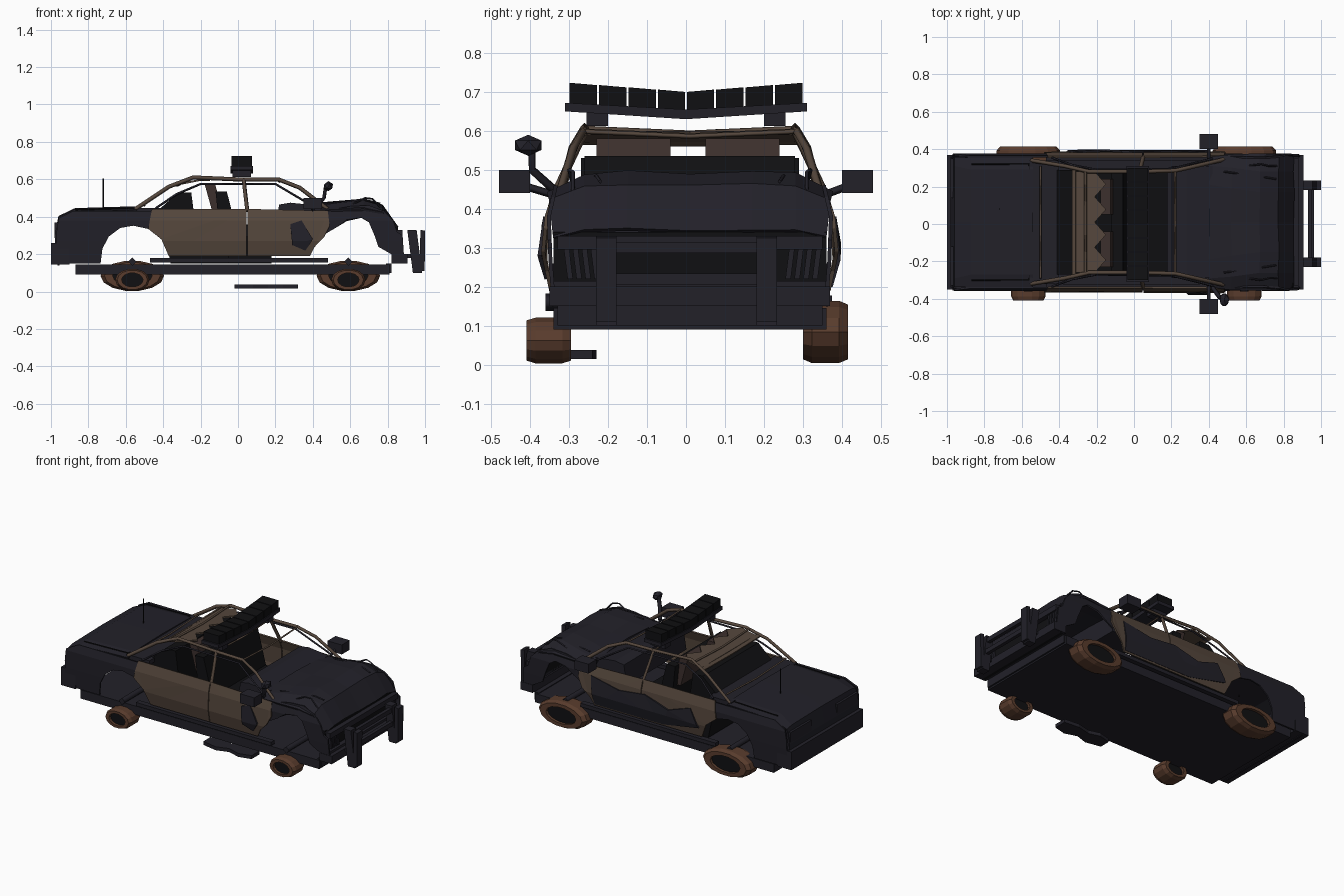
import bpy, bmesh, math, random
from mathutils import Vector

if "Cube" in bpy.data.objects:
    bpy.data.objects.remove(bpy.data.objects["Cube"])
random.seed(4)
CY = 0.01  # body centre line in y


def mat(name, r, g, b):
    m = bpy.data.materials.new(name)
    m.diffuse_color = (r, g, b, 1)
    m.use_nodes = True
    m.node_tree.nodes["Principled BSDF"].inputs["Base Color"].default_value = m.diffuse_color
    return m


DARK = mat("charred_paint", .016, .015, .022)
BLACK = mat("soot", .005, .005, .006)
BROWN = mat("bare_rust", .09, .062, .045)
TYRE = mat("rusty_tyre", .1, .045, .026)
SEAT = mat("scorched_seat", .045, .029, .026)


def finish(name, bm, m, thick=0):
    bmesh.ops.recalc_face_normals(bm, faces=bm.faces)
    me = bpy.data.meshes.new(name)
    bm.to_mesh(me)
    bm.free()
    ob = bpy.data.objects.new(name, me)
    bpy.context.collection.objects.link(ob)
    me.materials.append(m)
    if thick:
        s = ob.modifiers.new("thickness", 'SOLIDIFY')
        s.thickness, s.offset = thick, 0
    return ob


def box(name, x, y, z, m=DARK):
    bm = bmesh.new()
    bmesh.ops.create_cube(bm, size=1)
    for v in bm.verts:
        v.co = Vector([(a + b) / 2 + c * (b - a) for (a, b), c in zip((x, y, z), v.co)])
    return finish(name, bm, m)


def prism(name, pts, axis, lo, hi, m=DARK):
    """Extrude a polygon along axis: 'y' takes xz points, 'z' takes xy points, 'x' takes yz points."""
    put = {'y': lambda a, b, t: (a, t, b), 'z': lambda a, b, t: (a, b, t), 'x': lambda a, b, t: (t, a, b)}[axis]
    bm = bmesh.new()
    f = bm.faces.new([bm.verts.new(put(a, b, lo)) for a, b in pts])
    f.normal_update()
    ext = bmesh.ops.extrude_face_region(bm, geom=[f])['geom']
    d = Vector(put(0, 0, hi - lo))
    bmesh.ops.translate(bm, vec=d, verts=[g for g in ext if isinstance(g, bmesh.types.BMVert)])
    return finish(name, bm, m)


def bar(name, pts, r, m=DARK):
    cu = bpy.data.curves.new(name, 'CURVE')
    cu.dimensions, cu.bevel_depth, cu.bevel_resolution, cu.use_fill_caps = '3D', r, 0, True
    s = cu.splines.new('POLY')
    s.points.add(len(pts) - 1)
    for p, co in zip(s.points, pts):
        p.co = (*co, 1)
    ob = bpy.data.objects.new(name, cu)
    bpy.context.collection.objects.link(ob)
    cu.materials.append(m)


def skin(name, rows, m=DARK, jitter=0):
    """Loft rows (x, half section of y,z from centre outward), mirrored about the centre line."""
    bm = bmesh.new()
    grid = []
    for x, half in rows:
        full = [(-y, z) for y, z in half[:0:-1]] + half
        grid.append([bm.verts.new((x + random.uniform(-jitter, jitter), CY + y,
                                   z + random.uniform(-jitter, jitter))) for y, z in full])
    for a, b in zip(grid, grid[1:]):
        for i in range(len(a) - 1):
            bm.faces.new((a[i], a[i + 1], b[i + 1], b[i]))
    return finish(name, bm, m, .012)


def side_y(z, puff):
    ks = [(.1, .345), (.27, .358), (.38, .362), (.5, .335)]
    for (z0, y0), (z1, y1) in zip(ks, ks[1:]):
        if z <= z1:
            y = y0 + (y1 - y0) * (z - z0) / (z1 - z0)
            break
    return y + puff * max(0, 1 - abs(z - .29) / .13)


def side(name, pts, s, m=DARK, puff=0.0):
    """Curved body panel from an xz outline on side s."""
    bm = bmesh.new()
    f = bm.faces.new([bm.verts.new((x, 0, z)) for x, z in pts])
    f.normal_update()
    bmesh.ops.triangulate(bm, faces=[f])
    for z in (.27, .38):
        bmesh.ops.bisect_plane(bm, geom=bm.verts[:] + bm.edges[:] + bm.faces[:],
                               plane_co=(0, 0, z), plane_no=(0, 0, 1))
    for v in bm.verts:
        v.co.y = CY + s * side_y(v.co.z, puff)
    finish(name, bm, m, .01)


# floor pan
box("floor_pan", (-.87, .81), (-.34, .36), (.09, .145))

# body sides, sills, pillars, mirrors
quarter = [(-.97, .15), (-.735, .15), (-.725, .23), (-.69, .295), (-.63, .34), (-.56, .352), (-.48, .335),
           (-.46, .43), (-.88, .43), (-.96, .39), (-.97, .32)]
rear_door = [(-.46, .44), (.045, .44), (.045, .19), (-.37, .19), (-.41, .28), (-.48, .335)]
front_door = [(.05, .44), (.48, .43), (.49, .35), (.46, .29), (.41, .24), (.385, .19), (.05, .19)]
fender = [(.47, .31), (.53, .345), (.58, .38), (.66, .395), (.70, .37), (.73, .3), (.75, .24), (.82, .2),
          (.82, .15), (.89, .15), (.88, .3), (.85, .32), (.83, .38), (.78, .43), (.7, .46), (.6, .455), (.46, .43)]
for s, tag in ((-1, "right"), (1, "left")):
    Y = lambda y: CY + s * y
    side("rear_quarter_" + tag, quarter, s)
    side("rear_door_" + tag, rear_door, s, BROWN, .015)
    side("front_door_" + tag, front_door, s, BROWN, .018)
    side("front_fender_" + tag, fender, s)
    box("sill_" + tag, (-.47, .48), sorted((Y(.33), Y(.365))), (.155, .178))
    bar("roof_rail_" + tag, [(-.55, Y(.33), .44), (-.37, Y(.3), .56), (-.24, Y(.27), .61), (.03, Y(.27), .598),
                             (.22, Y(.275), .598), (.33, Y(.3), .555), (.48, Y(.335), .44)], .011, BROWN)
    bar("centre_pillar_" + tag, [(.05, Y(.35), .43), (.03, Y(.27), .6)], .011, BROWN)
    bar("window_frame_" + tag, [(-.44, Y(.345), .445), (-.33, Y(.305), .52), (-.2, Y(.28), .575),
                                (.2, Y(.285), .575), (.42, Y(.34), .445)], .006, DARK)
    box("side_mirror_" + tag, (.35, .45), sorted((s * .4, s * .48)), (.44, .5))
    bar("mirror_arm_" + tag, [(.4, Y(.33), .43), (.4, s * .42, .46)], .01)
    bar("loose_wire_" + tag, [(.6, Y(.3), .46), (.68, Y(.31), .5), (.72, Y(.3), .495), (.78, Y(.3), .43)], .005)
    bar("wiper_" + tag, [(.48, Y(.27), .47), (.7, Y(.24), .485), (.76, Y(.23), .47)], .005)

# burnt and torn door skin
side("torn_skin_right", [(.28, .36), (.34, .38), (.4, .28), (.36, .22), (.29, .25)], -1, DARK, .03)
side("torn_skin_left", [(.4, .38), (.2, .34), (.02, .36), (-.15, .31), (-.3, .36), (-.36, .25),
                        (-.1, .2), (.38, .2)], 1, DARK, .028)

# crumpled hood and nose
skin("hood", [(.4, [(0, .465), (.2, .46), (.3, .45), (.345, .43)]),
              (.52, [(0, .47), (.18, .475), (.29, .465), (.36, .43)]),
              (.67, [(0, .485), (.16, .49), (.27, .485), (.365, .44)]),
              (.77, [(0, .455), (.16, .46), (.27, .455), (.36, .42)]),
              (.85, [(0, .34), (.16, .345), (.27, .345), (.35, .325)])], DARK, .004)
box("grille_panel", (.83, .85), (-.34, .36), (.15, .34), BLACK)
box("nose_top_bar", (.83, .88), (-.33, .35), (.295, .33))
box("nose_lower_bar", (.83, .88), (-.34, .36), (.19, .215))
box("front_bumper", (.82, .905), (-.35, .37), (.15, .2))
box("front_valance", (.79, .82), (-.33, .35), (.1, .15))
for s in (-1, 1):
    for i in range(4):
        y = CY + s * (.245 + i * .023)
        prism("headlight_slat", [(y, .22), (y + .014, .22), (y + .014 + s * .01, .3), (y + s * .01, .3)],
              'x', .85, .87)

# push bar
for y in (-.205, .207):
    prism("push_post", [(.905, .33), (.955, .33), (.985, .1), (.935, .1)], 'y', y - .026, y + .026)
    prism("push_pad", [(.975, .33), (1, .325), (.998, .11), (.972, .11)], 'y', y - .026, y + .026)
    box("push_bracket", (.88, .99), (y - .012, y + .012), (.18, .2))
for z in (.3, .22):
    x = .93 + (.3 - z) * .13
    box("push_rail", (x, x + .022), (-.2, .2), (z - .014, z + .014))

# trunk and tail
skin("trunk_lid", [(-.54, [(0, .45), (.28, .445), (.345, .43)]), (-.87, [(0, .44), (.28, .435), (.345, .42)]),
                   (-.955, [(0, .4), (.3, .395), (.345, .385)]), (-.975, [(0, .3), (.3, .3), (.35, .3)]),
                   (-.96, [(0, .14), (.3, .14), (.345, .14)])])
bar("trunk_seam", [(-.87, -.3, .438), (-.56, -.3, .446), (-.56, .32, .446), (-.87, .32, .438)], .004, BLACK)
box("rear_bumper", (-1, -.9), (-.35, .37), (.145, .26))
for y0, y1 in ((-.33, -.12), (.14, .35)):
    box("tail_lamp", (-.98, -.95), (y0, y1), (.3, .37), DARK)
bar("antenna", [(-.72, .08, .43), (-.72, .08, .605)], .004, BLACK)

# cabin
box("rear_shelf", (-.56, -.4), (-.32, .34), (.42, .447))
prism("rear_seat", [(-.42, .44), (-.32, .53), (-.25, .53), (-.22, .3), (-.05, .28), (-.05, .15), (-.36, .15)],
      'y', -.27, .29, BLACK)
prism("front_seat", [(-.12, .535), (-.06, .535), (0, .3), (.18, .28), (.18, .15), (-.08, .15)],
      'y', -.26, .28, BLACK)
for y in (-.135, .145):
    prism("seat_top", [(-.18, .58), (-.125, .58), (-.07, .4), (-.13, .4)], 'y', y - .095, y + .095, SEAT)
prism("dashboard", [(.2, .34), (.22, .465), (.28, .475), (.42, .46), (.42, .34)], 'y', -.29, .31)

# roof cross members
for x, z, r in ((.22, .598, .006), (.03, .6, .006), (-.26, .605, .008), (-.5, .47, .006)):
    w = .3 if x < -.4 else .27
    bar("roof_cross_member", [(x, CY - w, z), (x, CY, z - .012), (x, CY + w, z)], r, BROWN)

# torn roof remnant with zigzag edge
zig = [(-.15 if i % 2 else -.21, -.26 + i * .0675) for i in range(9)]
roof = prism("torn_roof", [(-.31, .28), (-.31, -.26)] + zig, 'z', .59, .6, BROWN)
for v in roof.data.vertices:
    v.co.z -= .02 * (v.co.x < -.25)
skin("rear_window_frame", [(-.31, [(0, .573), (.2, .575), (.285, .58)]),
                           (-.33, [(0, .565), (.2, .568), (.29, .57)])], BROWN)

# roof light bar, shallow V
for s in (-1, 1):
    prism("light_bar_base", [(0, .63), (s * .31, .65), (s * .31, .672), (0, .655)], 'x', -.04, .08)
    for i in range(4):
        a, b = s * (.002 + i * .0755), s * (.072 + i * .0755)
        lift = .0058 * i
        prism("light_pod", [(a, .645 + lift), (b, .65 + lift), (b, .706 + lift), (a, .7 + lift)],
              'x', -.035, .075, BLACK)
    box("light_bar_mount", (-.03, .07), sorted((s * .2, s * .255)), (.612, .65))

# spotlight
bar("spotlight_stalk", [(.42, -.34, .45), (.46, -.395, .5), (.47, -.395, .57)], .012)
bm = bmesh.new()
bmesh.ops.create_icosphere(bm, subdivisions=1, radius=1)
for v in bm.verts:
    v.co = Vector((.483 + v.co.x * .028, -.405 + v.co.y * .04, .563 + v.co.z * .027))
finish("spotlight", bm, DARK)


# melted wheels, off their axles
def wheel(tag, x, y, rx, rz, w):
    n, prof = 14, [(.62, -.5), (.88, -.5), (1, -.3), (1, .3), (.88, .5), (.62, .5)]
    bm = bmesh.new()
    rings = [[bm.verts.new((x + rx * r * math.cos(t), y + w * d, .002 + rz + rz * r * math.sin(t)))
              for r, d in prof] for t in (2 * math.pi * i / n for i in range(n))]
    for i in range(n):
        a, b = rings[i], rings[(i + 1) % n]
        for j in range(6):
            k = (j + 1) % 6
            bm.faces.new((a[j], a[k], b[k], b[j]))
    finish("tyre_" + tag, bm, TYRE)
    pts = [(x + .64 * rx * math.cos(2 * math.pi * i / n), .002 + rz + .64 * rz * math.sin(2 * math.pi * i / n))
           for i in range(n)]
    prism("rim_" + tag, pts, 'y', y - w * .35, y + w * .35, BLACK)


for tag, x in (("rear", -.565), ("front", .59)):
    wheel(tag + "_right", x, -.352, .092, .06, .115)
    wheel(tag + "_left", x, .358, .17, .082, .115)
    bar("axle_" + tag, [(x, -.36, .16), (x, .37, .16)], .022)

# fallen plate on the ground
prism("fallen_plate", [(-.02, -.25), (.06, -.23), (.13, -.25), (.22, -.23), (.32, -.24), (.32, -.32),
                       (.24, -.34), (.16, -.315), (.08, -.34), (-.02, -.32)], 'z', .015, .037)
